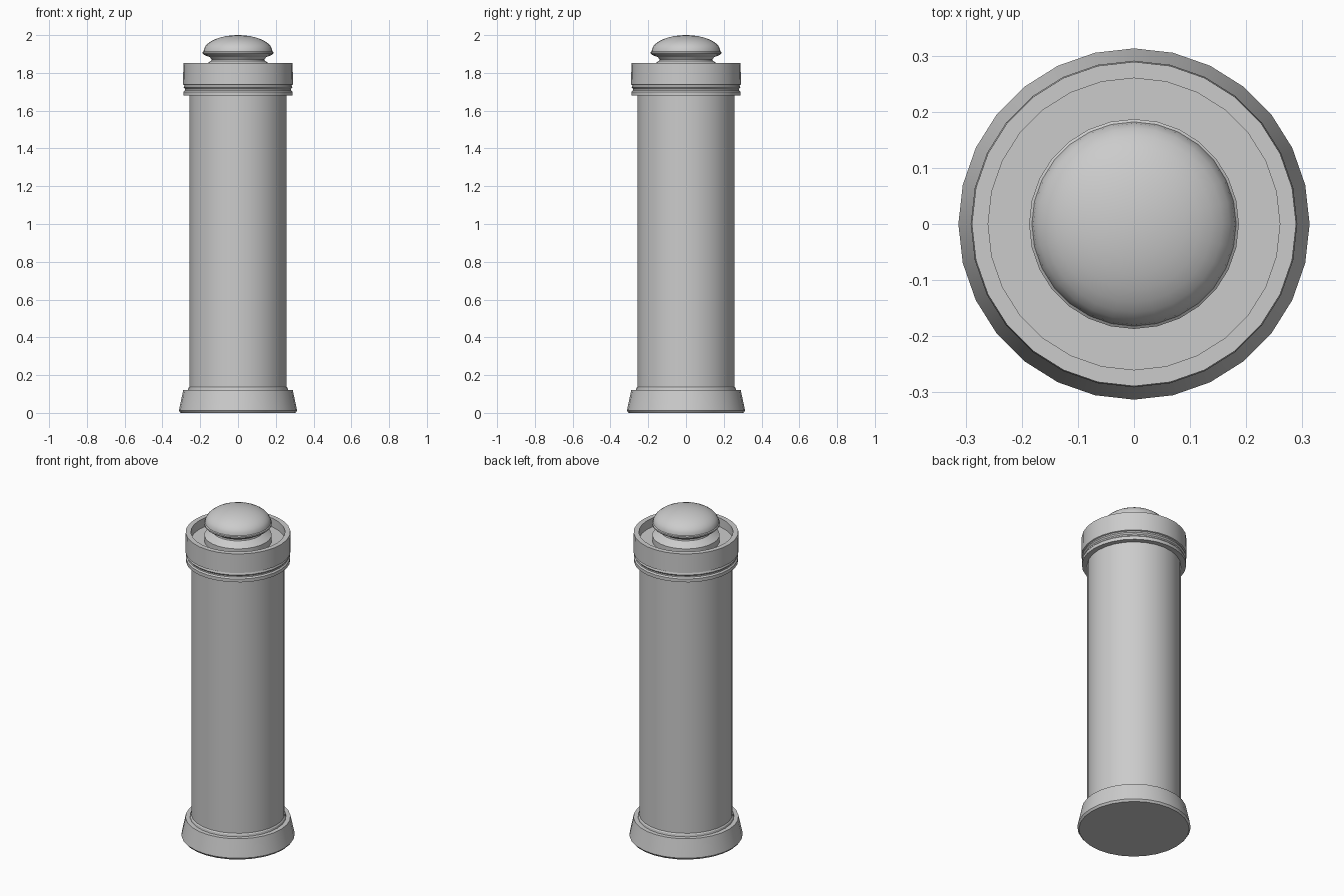
import bpy, bmesh, math

if "Cube" in bpy.data.objects:
    bpy.data.objects.remove(bpy.data.objects["Cube"])

SIDES = 28


def lathe(name, profile):
    """Revolve (radius, z) points about z; zero-radius ends become poles."""
    bm = bmesh.new()
    rings = []
    for r, z in profile:
        if r == 0:
            rings.append([bm.verts.new((0, 0, z))] * SIDES)
        else:
            rings.append([bm.verts.new((r * math.cos(2 * math.pi * i / SIDES),
                                        r * math.sin(2 * math.pi * i / SIDES), z))
                          for i in range(SIDES)])
    for a, b in zip(rings, rings[1:]):
        for i in range(SIDES):
            j = (i + 1) % SIDES
            bm.faces.new(list(dict.fromkeys((a[i], a[j], b[j], b[i]))))
    bmesh.ops.recalc_face_normals(bm, faces=bm.faces)
    mesh = bpy.data.meshes.new(name)
    bm.to_mesh(mesh)
    bm.free()
    obj = bpy.data.objects.new(name, mesh)
    bpy.context.collection.objects.link(obj)
    bpy.ops.object.select_all(action='DESELECT')
    obj.select_set(True)
    bpy.context.view_layer.objects.active = obj
    bpy.ops.object.shade_smooth_by_angle(angle=math.radians(30))
    return obj


# Flared foot with a small collar around the shaft
lathe("base", [(0, 0), (0.304, 0), (0.313, 0.012), (0.29, 0.12),
               (0.265, 0.12), (0.263, 0.132), (0.258, 0.138), (0, 0.138)])

# Plain round shaft
lathe("shaft", [(0, 0.13), (0.258, 0.13), (0.258, 1.69), (0, 1.69)])

# Banded cap with a raised rim around a sunken floor
lathe("cap", [(0, 1.68), (0.288, 1.68), (0.288, 1.70), (0.281, 1.708),
              (0.281, 1.716), (0.288, 1.724), (0.284, 1.735), (0.291, 1.738),
              (0.289, 1.853), (0.26, 1.853), (0.26, 1.80), (0, 1.80)])

# Waisted spool with a shallow dome on top
dome = [(0.182 * math.cos(math.radians(a)), 1.914 + 0.086 * math.sin(math.radians(a)))
        for a in range(0, 90, 10)]
lathe("finial", [(0, 1.80), (0.186, 1.80), (0.186, 1.836), (0.16, 1.853),
                 (0.142, 1.864), (0.14, 1.872), (0.15, 1.884), (0.18, 1.895),
                 (0.187, 1.902), (0.187, 1.91)] + dome + [(0, 2.0)])
